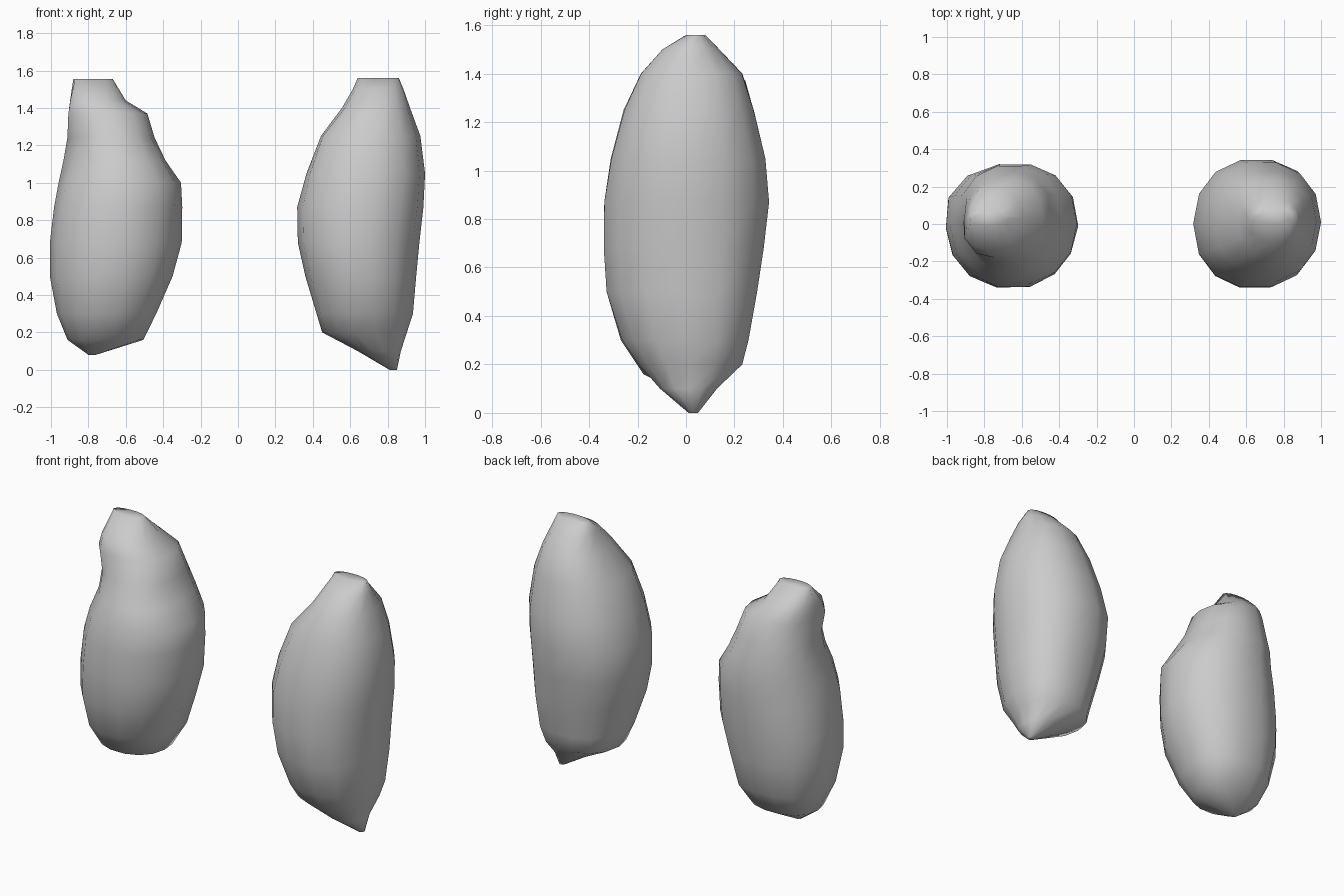
import bpy, bmesh, math

SIDES = 14


def stone(name, rings, lumps):
    """Loft rounded horizontal rings (z, x min, x max, y min, y max).
    Lumps (angle, z, z spread, amount) push the side out or in locally."""
    bm = bmesh.new()
    loops = []
    for z, x0, x1, y0, y1 in rings:
        cx, cy = (x0 + x1) / 2, (y0 + y1) / 2
        rx, ry = (x1 - x0) / 2, (y1 - y0) / 2
        loop = []
        for i in range(SIDES):
            a = 2 * math.pi * i / SIDES
            c, s = math.cos(a), math.sin(a)
            # slightly squared ellipse
            px = math.copysign(abs(c) ** 0.93, c) * rx
            py = math.copysign(abs(s) ** 0.93, s) * ry
            # local dents and bulges
            k = 1.0
            for angle, lz, spread, amount in lumps:
                near = max(0.0, math.cos(a - math.radians(angle))) ** 7
                k += amount * near * math.exp(-((z - lz) / spread) ** 2)
            loop.append(bm.verts.new((cx + px * k, cy + py * k, z)))
        loops.append(loop)
    for lo, hi in zip(loops, loops[1:]):
        for i in range(SIDES):
            j = (i + 1) % SIDES
            bm.faces.new((lo[i], lo[j], hi[j], hi[i]))
    bm.faces.new(loops[0][::-1])
    bm.faces.new(loops[-1])
    for f in bm.faces:
        f.smooth = True
    mesh = bpy.data.meshes.new(name)
    bm.to_mesh(mesh)
    bm.free()
    obj = bpy.data.objects.new(name, mesh)
    bpy.context.collection.objects.link(obj)
    return obj


# Left stone: blunt base, knob on top with a notch under its front-left corner
stone("left_stone", [
    (0.08, -0.80, -0.76, -0.02, 0.02),
    (0.16, -0.91, -0.51, -0.18, 0.17),
    (0.30, -0.965, -0.445, -0.275, 0.25),
    (0.50, -1.00, -0.35, -0.335, 0.29),
    (0.68, -1.00, -0.297, -0.347, 0.31),
    (0.87, -0.98, -0.295, -0.345, 0.325),
    (1.00, -0.96, -0.305, -0.325, 0.325),
    (1.12, -0.94, -0.395, -0.285, 0.315),
    (1.24, -0.915, -0.45, -0.22, 0.285),
    (1.37, -0.90, -0.485, -0.18, 0.25),
    (1.44, -0.893, -0.60, -0.14, 0.20),
    (1.555, -0.88, -0.67, -0.01, 0.07),
], [
    (217, 1.14, 0.12, -0.14), (217, 1.40, 0.09, 0.18),
    (37, 0.27, 0.16, 0.15), (37, 1.18, 0.12, 0.08),
    (143, 0.55, 0.4, 0.09),
    (-37, 0.75, 0.2, -0.06), (-37, 1.15, 0.1, 0.07),
])

# Right stone: flat-cut base running down to an off-centre tip
stone("right_stone", [
    (0.00, 0.81, 0.85, 0.01, 0.05),
    (0.10, 0.64, 0.87, -0.11, 0.13),
    (0.20, 0.45, 0.90, -0.20, 0.235),
    (0.30, 0.42, 0.93, -0.27, 0.26),
    (0.50, 0.36, 0.945, -0.335, 0.295),
    (0.68, 0.32, 0.965, -0.347, 0.325),
    (0.87, 0.317, 0.99, -0.345, 0.35),
    (1.05, 0.37, 1.00, -0.315, 0.335),
    (1.25, 0.45, 0.975, -0.26, 0.285),
    (1.40, 0.56, 0.92, -0.19, 0.235),
    (1.50, 0.615, 0.885, -0.10, 0.14),
    (1.56, 0.64, 0.86, 0.00, 0.08),
], [
    (37, 0.45, 0.3, 0.13), (217, 1.2, 0.2, 0.1),
    (143, 1.38, 0.12, 0.08),
])
